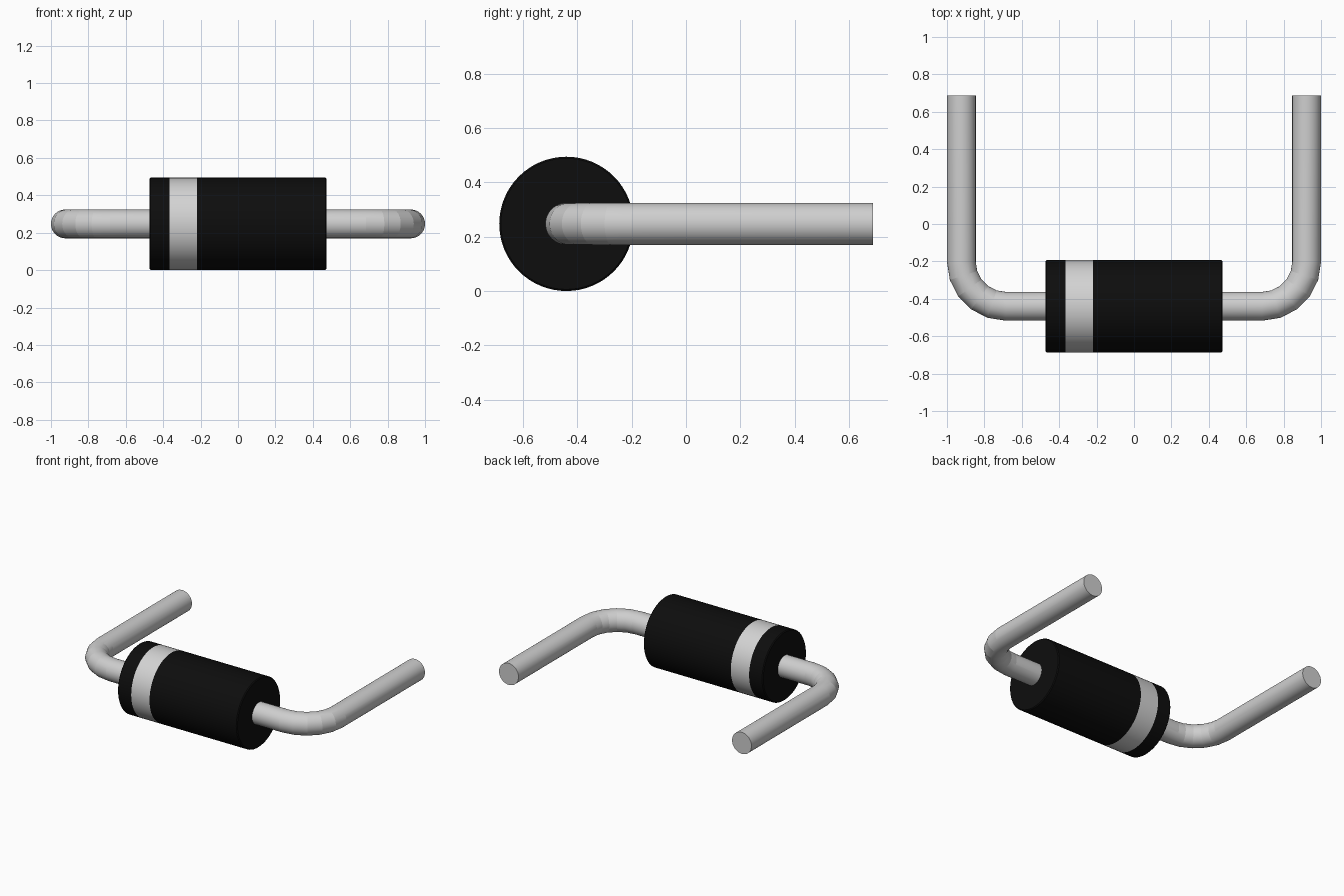
import bpy, bmesh
from math import sin, cos, pi, radians
from mathutils import Vector

cube = bpy.data.objects.get("Cube")
if cube:
    bpy.data.objects.remove(cube, do_unlink=True)

AXIS_Y, AXIS_Z = -0.44, 0.247


def material(name, value):
    mat = bpy.data.materials.new(name)
    mat.use_nodes = True
    colour = (value, value, value, 1)
    mat.diffuse_color = colour
    mat.node_tree.nodes["Principled BSDF"].inputs["Base Color"].default_value = colour
    return mat


black = material("black plastic", 0.004)
silver = material("silver grey metal", 0.62)
stripe = material("light grey stripe", 0.65)


def skin(name, rings, sides, mats):
    """Join circular rings (centre, direction, radius) into a capped tube."""
    bm = bmesh.new()
    up = Vector((0, 0, 1))
    loops = []
    for centre, direction, radius in rings:
        side = up.cross(direction).normalized()
        loops.append([bm.verts.new(centre + radius * (side * cos(2 * pi * i / sides)
                                                      + up * sin(2 * pi * i / sides)))
                      for i in range(sides)])
    for a, b in zip(loops, loops[1:]):
        for i in range(sides):
            j = (i + 1) % sides
            bm.faces.new((a[i], a[j], b[j], b[i]))
    bm.faces.new(loops[0])
    bm.faces.new(loops[-1])
    bmesh.ops.recalc_face_normals(bm, faces=bm.faces)
    mesh = bpy.data.meshes.new(name)
    bm.to_mesh(mesh)
    bm.free()
    for mat in mats:
        mesh.materials.append(mat)
    obj = bpy.data.objects.new(name, mesh)
    bpy.context.collection.objects.link(obj)
    bpy.ops.object.select_all(action="DESELECT")
    obj.select_set(True)
    bpy.context.view_layer.objects.active = obj
    bpy.ops.object.shade_smooth_by_angle(angle=radians(8))
    return obj


# Cylindrical body with tiny edge chamfers and a painted band near its right end
BAND = (-0.365, -0.22)
profile = [(-0.473, 0.241), (-0.467, 0.247), (BAND[0], 0.247), (BAND[1], 0.247),
           (0.467, 0.247), (0.473, 0.241)]
along = Vector((1, 0, 0))
body = skin("body", [(Vector((x, AXIS_Y, AXIS_Z)), along, r) for x, r in profile],
            64, [black, stripe])
for face in body.data.polygons:
    if BAND[0] < face.center.x < BAND[1] and abs(face.normal.x) < 0.5:
        face.material_index = 1

# Bent wire leads, one on each side
WIRE, BEND, STEPS = 0.077, 0.238, 5
for name, s in (("left_lead", 1), ("right_lead", -1)):
    rings = [(Vector((s * 0.45, AXIS_Y, AXIS_Z)), Vector((s, 0, 0)), WIRE)]
    for k in range(STEPS + 1):
        a = pi / 2 * k / STEPS
        centre = Vector((s * (0.923 - BEND + BEND * sin(a)),
                         AXIS_Y + BEND * (1 - cos(a)), AXIS_Z))
        rings.append((centre, Vector((s * cos(a), sin(a), 0)), WIRE))
    rings.append((Vector((s * 0.923, 0.687, AXIS_Z)), Vector((0, 1, 0)), WIRE))
    skin(name, rings, 48, [silver])
